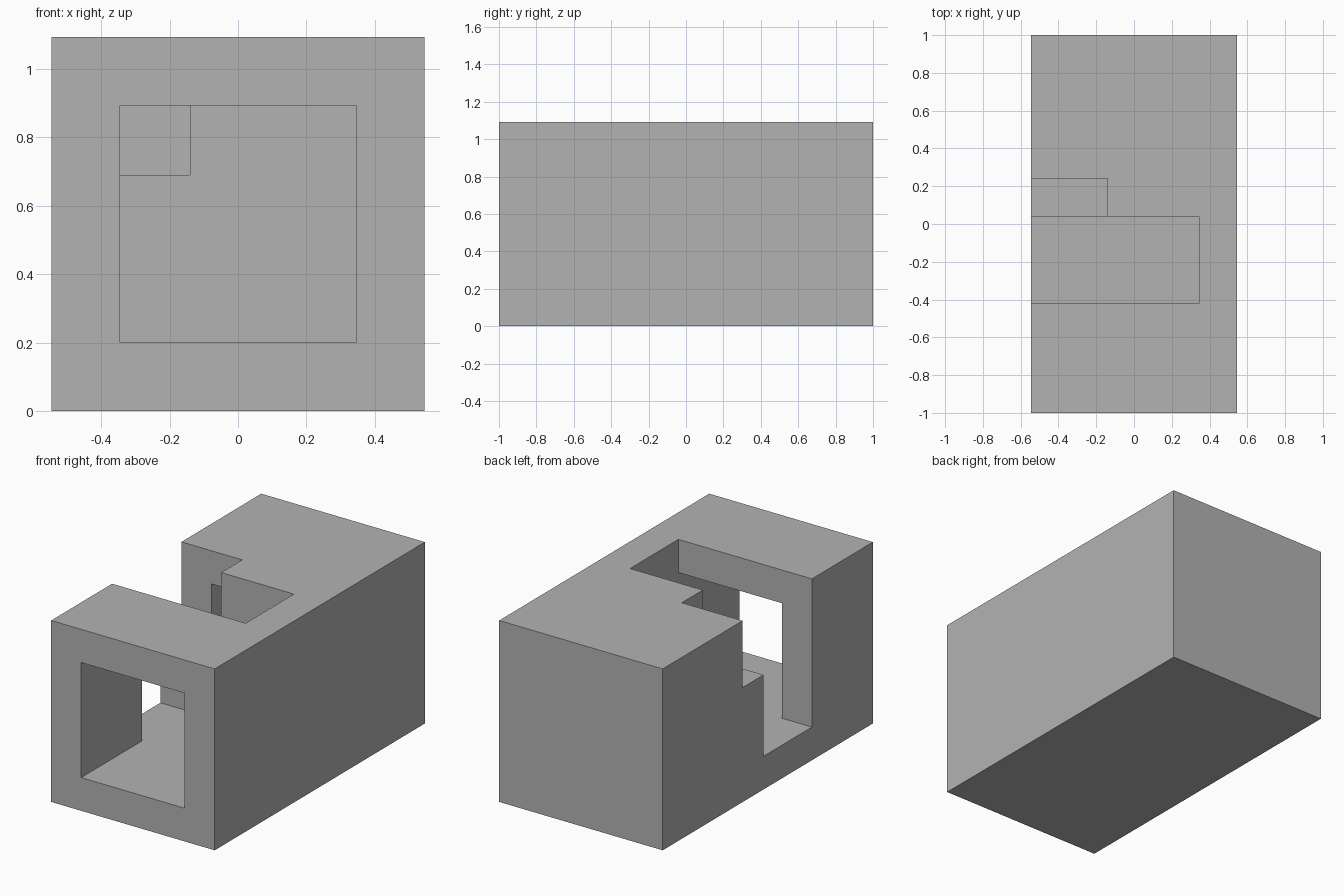
import bpy
import bmesh
from itertools import product
from math import radians

cube = bpy.data.objects.get("Cube")
if cube:
    bpy.data.objects.remove(cube, do_unlink=True)

# Material
grey = bpy.data.materials.new("plain_grey")
grey.use_nodes = True
colour = (0.45, 0.45, 0.45, 1)
grey.diffuse_color = colour
grey.node_tree.nodes["Principled BSDF"].inputs["Base Color"].default_value = colour

# Wall planes along each axis
XS = (-0.545, -0.345, -0.14, 0.345, 0.545)
YS = (-1, -0.42, 0.04, 0.24, 0.8, 1)
ZS = (0, 0.2, 0.69, 0.893, 1.093)
PLANES = (XS, YS, ZS)

# Hollow spaces: (min corner, max corner)
VOIDS = (
    ((-0.345, -1, 0.2), (0.345, -0.42, 0.893)),       # front tunnel
    ((-0.545, -0.42, 0.2), (0.345, 0.04, 1.093)),     # open side slot
    ((-0.545, 0.04, 0.69), (-0.14, 0.24, 1.093)),     # step notch
    ((-0.345, 0.24, 0.2), (0.345, 0.8, 0.893)),       # rear chamber
)


def is_solid(cell):
    """True when the block between the wall planes is filled."""
    if any(not 0 <= i < len(p) - 1 for i, p in zip(cell, PLANES)):
        return False
    mid = [(p[i] + p[i + 1]) / 2 for i, p in zip(cell, PLANES)]
    return not any(all(a < m < b for a, m, b in zip(lo, mid, hi)) for lo, hi in VOIDS)


# Skin every boundary between filled and hollow space
bm = bmesh.new()
verts = {}


def corner(index):
    if index not in verts:
        verts[index] = bm.verts.new([p[i] for i, p in zip(index, PLANES)])
    return verts[index]


for cell in product(*(range(len(p) - 1) for p in PLANES)):
    if not is_solid(cell):
        continue
    for axis, side in product(range(3), (0, 1)):
        beside = list(cell)
        beside[axis] += 1 if side else -1
        if is_solid(beside):
            continue
        u, v = (axis + 1) % 3, (axis + 2) % 3
        loop = []
        for du, dv in ((0, 0), (1, 0), (1, 1), (0, 1)):
            index = list(cell)
            index[axis] += side
            index[u] += du
            index[v] += dv
            loop.append(corner(tuple(index)))
        bm.faces.new(loop if side else loop[::-1])

# Merge flat neighbours into clean large faces
bmesh.ops.dissolve_limit(bm, angle_limit=radians(1), verts=bm.verts[:], edges=bm.edges[:])

mesh = bpy.data.meshes.new("hollow_block")
bm.to_mesh(mesh)
bm.free()
mesh.materials.append(grey)
block = bpy.data.objects.new("hollow_block", mesh)
bpy.context.collection.objects.link(block)
